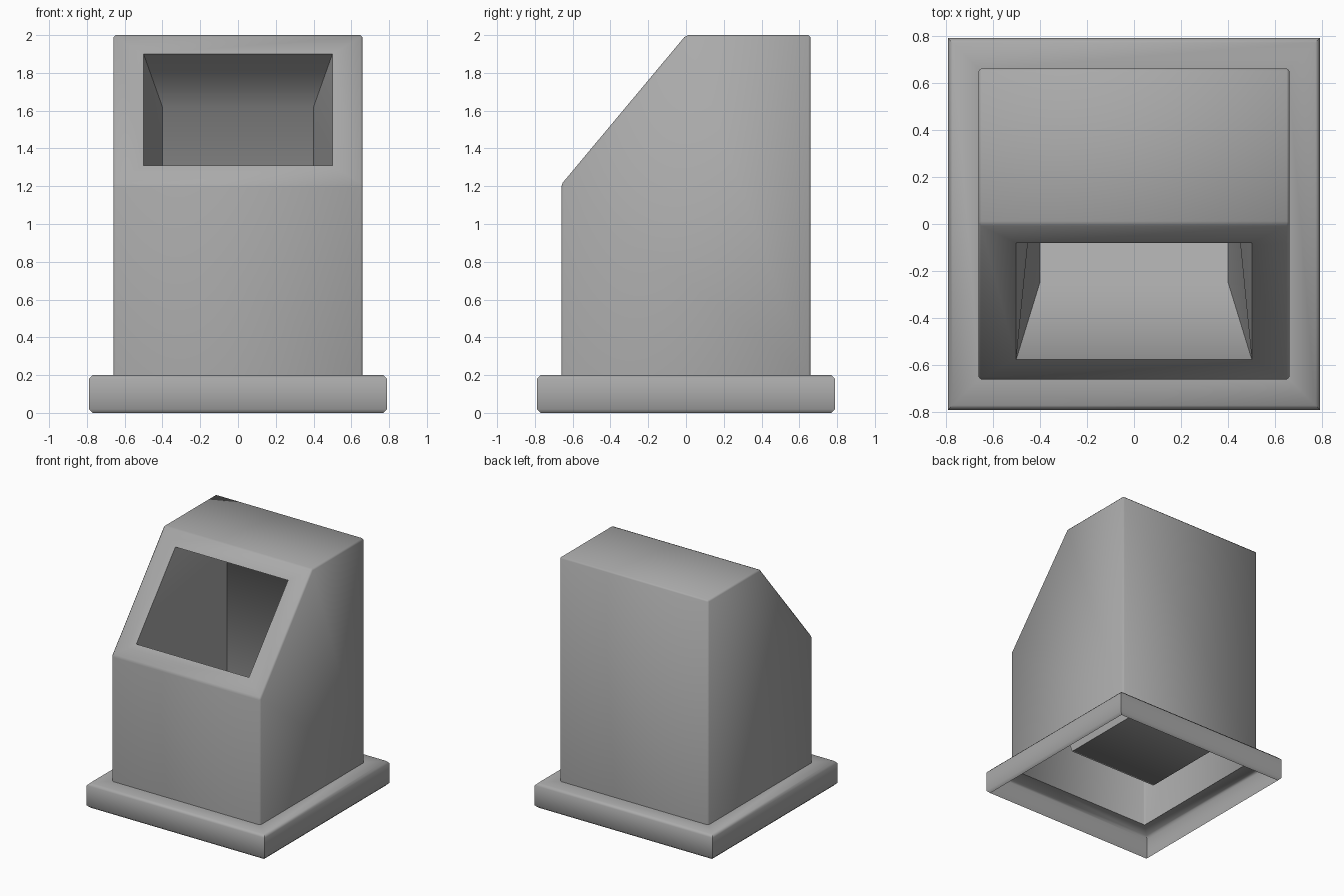
import bpy, bmesh, math

old = bpy.data.objects.get("Cube")
if old:
    bpy.data.objects.remove(old, do_unlink=True)

grey = bpy.data.materials.new("mid_grey")
grey.use_nodes = True
colour = (0.4, 0.4, 0.4, 1)
grey.diffuse_color = colour
grey.node_tree.nodes["Principled BSDF"].inputs["Base Color"].default_value = colour


def finish(name, bm, angle):
    mesh = bpy.data.meshes.new(name)
    bm.to_mesh(mesh)
    bm.free()
    mesh.materials.append(grey)
    obj = bpy.data.objects.new(name, mesh)
    bpy.context.collection.objects.link(obj)
    bpy.ops.object.select_all(action='DESELECT')
    obj.select_set(True)
    bpy.context.view_layer.objects.active = obj
    bpy.ops.object.shade_smooth_by_angle(angle=math.radians(angle))


# Base: an open-bottomed skirt with softened rims and a ledge around the body
bm = bmesh.new()
profile = [(0.77, 0), (0.79, 0.02), (0.79, 0.18), (0.77, 0.2), (0.655, 0.2)]
rings = [[bm.verts.new((sx * r, sy * r, z))
          for sx, sy in ((-1, -1), (1, -1), (1, 1), (-1, 1))] for r, z in profile]
for low, high in zip(rings, rings[1:]):
    for i in range(4):
        j = (i + 1) % 4
        bm.faces.new((low[i], low[j], high[j], high[i]))
finish("base_skirt", bm, 50)

# Body: side profile extruded across, bevelled, open below
W = 0.66
bm = bmesh.new()
side = [(-W, 0.2), (W, 0.2), (W, 2), (0, 2), (-W, 1.21)]
face = bm.faces.new([bm.verts.new((-W, y, z)) for y, z in side])
ext = bmesh.ops.extrude_face_region(bm, geom=[face])
bmesh.ops.translate(bm, vec=(2 * W, 0, 0),
                    verts=[g for g in ext["geom"] if isinstance(g, bmesh.types.BMVert)])
bmesh.ops.recalc_face_normals(bm, faces=bm.faces)
bmesh.ops.delete(bm, geom=[f for f in bm.faces if f.normal.z < -0.9], context='FACES')
bmesh.ops.bevel(bm, geom=[e for e in bm.edges if not e.is_boundary],
                offset=0.012, segments=1, affect='EDGES')

# Opening: inset the sloping face and remove its middle
bm.normal_update()
slope = max((f for f in bm.faces if f.normal.y < -0.5 and f.normal.z > 0.5),
            key=lambda f: f.calc_area())
bmesh.ops.inset_region(bm, faces=[slope], thickness=0.12)
for v in slope.verts:
    upper = v.co.z > 1.6
    v.co = (math.copysign(0.5, v.co.x), -0.08 if upper else -0.575, 1.9 if upper else 1.31)
bmesh.ops.delete(bm, geom=[slope], context='FACES')
finish("body_shell", bm, 50)

# Inner bin: tapers from the opening to a closed, flat-floored pocket
bm = bmesh.new()
pocket = [(0.5, -0.08, 1.9), (0.4, 0.43, 1.62), (0.4, 0.43, 0.27),
          (0.4, -0.25, 0.27), (0.5, -0.575, 1.31)]
left, right = [[bm.verts.new((s * x, y, z)) for x, y, z in pocket] for s in (1, -1)]
for i in range(4):
    bm.faces.new((left[i], left[i + 1], right[i + 1], right[i]))
for wall in (left, right):
    # Side wall split from the lower lip
    for i in (0, 1, 2):
        bm.faces.new((wall[4], wall[i], wall[i + 1]))
bmesh.ops.recalc_face_normals(bm, faces=bm.faces)
bmesh.ops.reverse_faces(bm, faces=[f for f in bm.faces
                                   if f.normal.dot(f.calc_center_median()
                                   - sum((v.co for v in bm.verts), bm.verts[:][0].co * 0)
                                   / len(bm.verts)) > 0])
finish("inner_bin", bm, 75)
